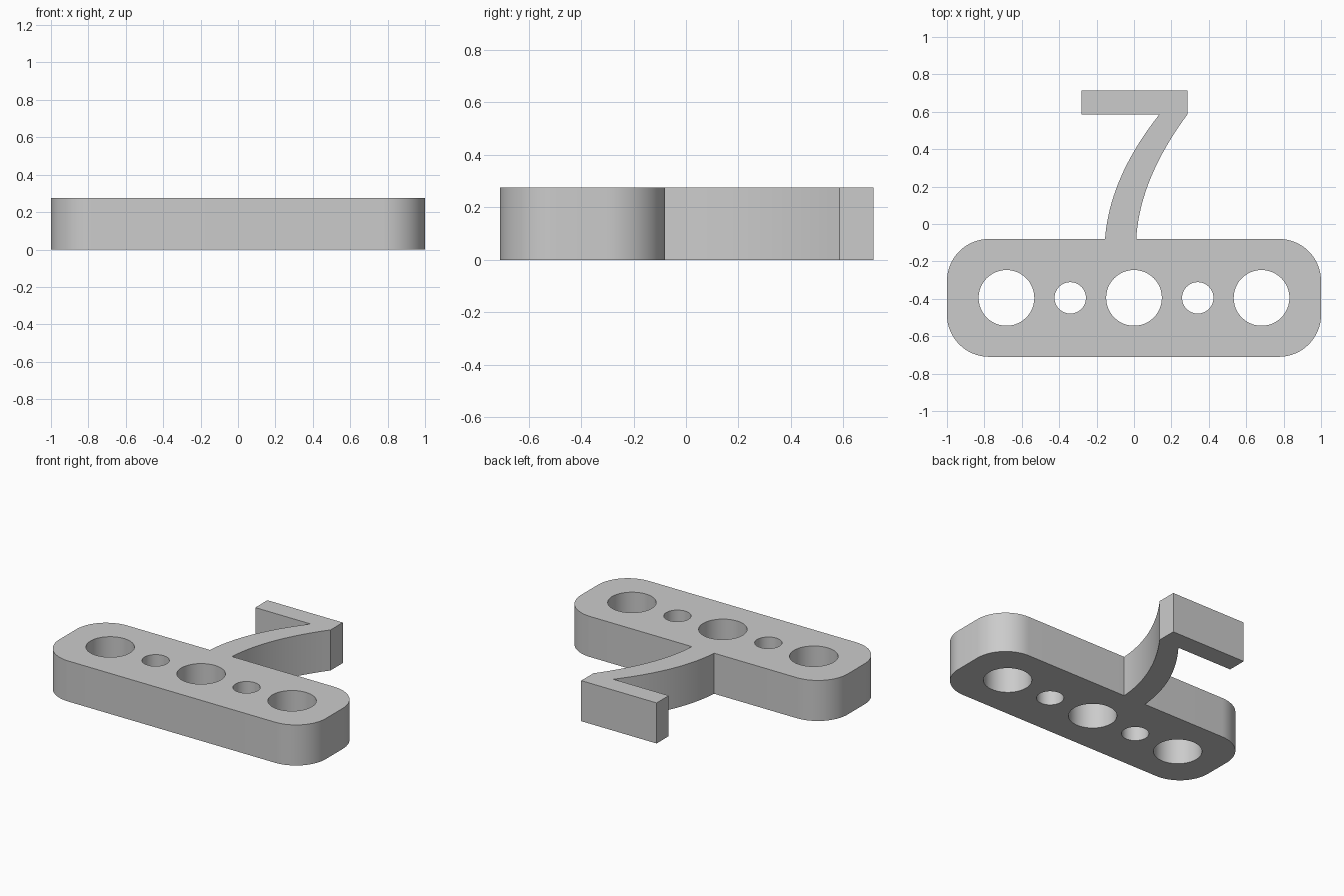
import bpy
import bmesh
import math
from mathutils import Vector

cube = bpy.data.objects.get("Cube")
if cube:
    bpy.data.objects.remove(cube, do_unlink=True)

HEIGHT = 0.275
FRONT, JOIN, BACK = -0.71, -0.08, 0.715
MID = (FRONT + JOIN) / 2

grey = bpy.data.materials.new("light grey")
grey.use_nodes = True
grey.diffuse_color = (0.6, 0.6, 0.6, 1)
grey.node_tree.nodes["Principled BSDF"].inputs["Base Color"].default_value = (0.6, 0.6, 0.6, 1)


def arc(cx, cy, radius, start, end, steps):
    """Points along a circular arc, angles in degrees, end included."""
    angles = [math.radians(start + (end - start) * i / steps) for i in range(steps + 1)]
    return [(cx + radius * math.cos(a), cy + radius * math.sin(a)) for a in angles]


def bend(a, control, b, steps=20):
    """Points along a quadratic curve from a to b."""
    a, control, b = Vector(a), Vector(control), Vector(b)
    ts = [i / steps for i in range(steps + 1)]
    return [tuple(a * (1 - t) ** 2 + control * 2 * t * (1 - t) + b * t * t) for t in ts]


def extruded(name, loops):
    """Fill the first loop, leave the others as holes, and raise it to HEIGHT."""
    bm = bmesh.new()
    edges = []
    for loop in loops:
        verts = [bm.verts.new((x, y, 0)) for x, y in loop]
        edges += [bm.edges.new((v, verts[i - 1])) for i, v in enumerate(verts)]
    bmesh.ops.triangle_fill(bm, edges=edges, use_beauty=True, normal=(0, 0, 1))
    top = bmesh.ops.extrude_face_region(bm, geom=bm.faces[:], use_keep_orig=True)
    raised = [g for g in top["geom"] if isinstance(g, bmesh.types.BMVert)]
    bmesh.ops.translate(bm, verts=raised, vec=(0, 0, HEIGHT))
    bmesh.ops.recalc_face_normals(bm, faces=bm.faces[:])
    mesh = bpy.data.meshes.new(name)
    bm.to_mesh(mesh)
    bm.free()
    mesh.materials.append(grey)
    obj = bpy.data.objects.new(name, mesh)
    bpy.context.collection.objects.link(obj)
    bpy.ops.object.select_all(action="DESELECT")
    obj.select_set(True)
    bpy.context.view_layer.objects.active = obj
    bpy.ops.object.shade_smooth_by_angle(angle=math.radians(30))
    return obj


# Rounded base plate with a row of round holes
R = 0.225
corners = [(1 - R, JOIN - R), (R - 1, JOIN - R), (R - 1, FRONT + R), (1 - R, FRONT + R)]
outline = []
for i, (cx, cy) in enumerate(corners):
    outline += arc(cx, cy, R, 90 * i, 90 * i + 90, 16)
holes = [(x, 0.149) for x in (-0.682, 0, 0.682)] + [(x, 0.084) for x in (-0.341, 0.341)]
hole_loops = [arc(x, MID, r, 0, 360, 48)[:-1] for x, r in holes]
extruded("base_plate", [outline] + hole_loops)

# Curved arm ending in a straight crossbar
arm = [(-0.28, 0.585), (-0.28, BACK), (0.285, BACK)]
arm += bend((0.285, 0.585), (0.03, 0.24), (0.012, JOIN))
arm += bend((-0.155, JOIN), (-0.13, 0.25), (0.135, 0.585))
extruded("curved_arm", [arm])
